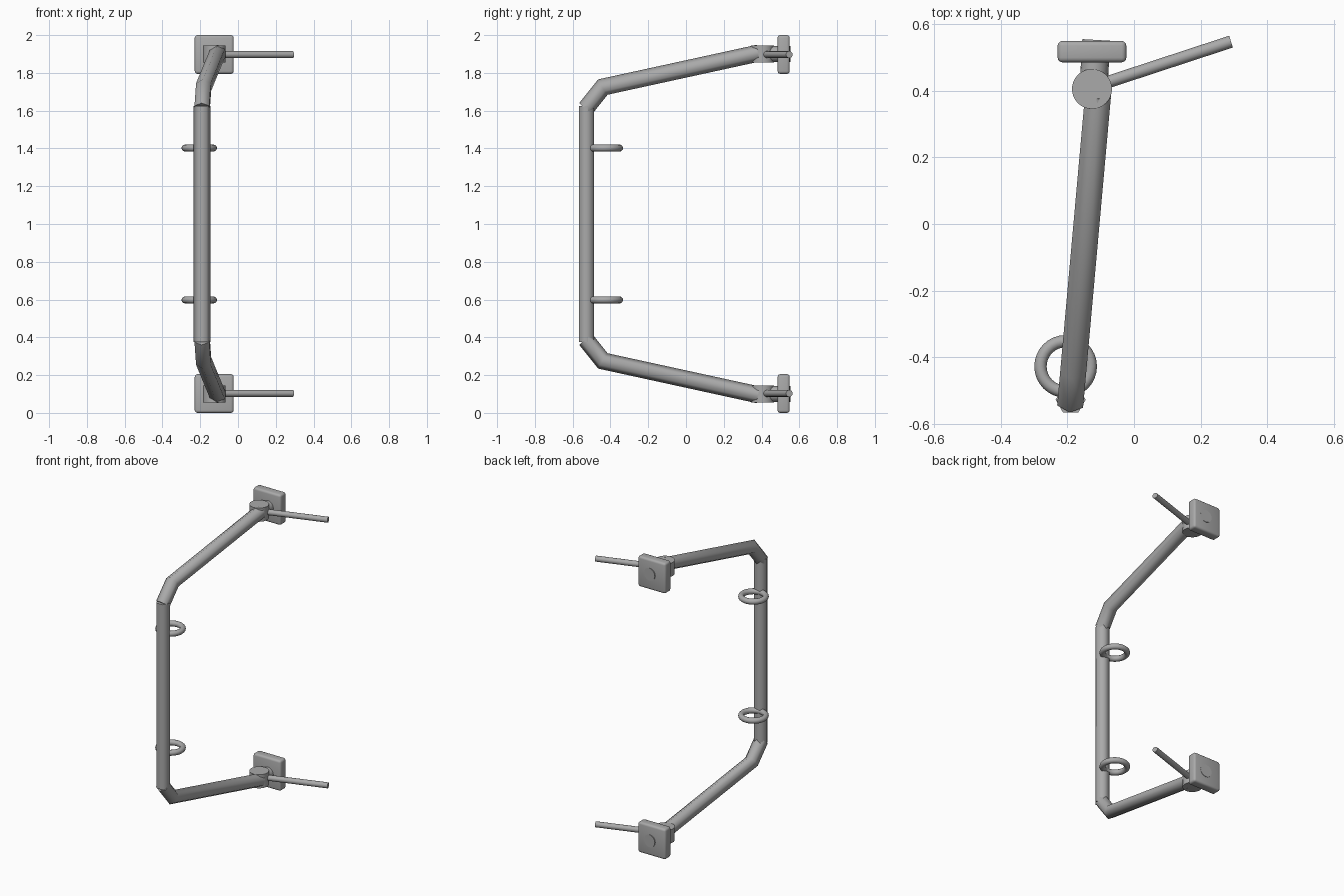
import bpy, bmesh, math
from mathutils import Vector, Matrix

if "Cube" in bpy.data.objects:
    bpy.data.objects.remove(bpy.data.objects["Cube"])

steel = bpy.data.materials.new("grey_steel")
steel.diffuse_color = (0.4, 0.4, 0.4, 1)
steel.use_nodes = True
steel.node_tree.nodes["Principled BSDF"].inputs["Base Color"].default_value = steel.diffuse_color


def finish(name, bm, mirror=True, angle=65):
    """Mesh is built around the middle height z = 1 so it can be mirrored."""
    bmesh.ops.recalc_face_normals(bm, faces=bm.faces)
    me = bpy.data.meshes.new(name)
    bm.to_mesh(me)
    bm.free()
    me.materials.append(steel)
    ob = bpy.data.objects.new(name, me)
    ob.location.z = 1
    bpy.context.collection.objects.link(ob)
    bpy.ops.object.select_all(action='DESELECT')
    ob.select_set(True)
    bpy.context.view_layer.objects.active = ob
    bpy.ops.object.shade_smooth_by_angle(angle=math.radians(angle))
    if mirror:
        m = ob.modifiers.new("mirror", 'MIRROR')
        m.use_axis = (False, False, True)
        m.use_mirror_merge = False
    return ob


def tube(name, pts, r, n, sides=6, mirror=True):
    """Mitred tube along a flat path; n is the normal of the path's plane."""
    pts = [Vector(p) for p in pts]
    n = Vector(n).normalized()
    bm = bmesh.new()
    rings = []
    for i, p in enumerate(pts):
        a = (p - pts[i - 1]).normalized() if i else (pts[1] - p).normalized()
        b = (pts[i + 1] - p).normalized() if i < len(pts) - 1 else a
        t = (a + b).normalized()
        out = t.cross(n).normalized() / t.dot(a)
        rings.append([bm.verts.new(p + r * (math.cos(k * math.tau / sides) * out
                                            + math.sin(k * math.tau / sides) * n))
                      for k in range(sides)])
    for lo, hi in zip(rings, rings[1:]):
        for k in range(sides):
            j = (k + 1) % sides
            bm.faces.new((lo[k], lo[j], hi[j], hi[k]))
    bm.faces.new(rings[0])
    bm.faces.new(rings[-1])
    return finish(name, bm, mirror)


# upright grip and the two bent arms
tube("upright_bar", [(-0.19, -0.527, -0.625), (-0.19, -0.527, 0.625)], 0.045,
     (0, 1, 0), mirror=False)
tube("bent_arms", [(-0.19, -0.53, 0.612), (-0.182, -0.44, 0.725), (-0.108, 0.385, 0.905)],
     0.045, (1, -0.09, 0))

# short necks from hinge to wall plate, and slim side rods
tube("hinge_necks", [(-0.122, 0.40, 0.9), (-0.113, 0.552, 0.9)], 0.042, (0, 0, 1), 16)
tube("side_rods", [(-0.12, 0.412, 0.897), (0.291, 0.547, 0.897)], 0.0185, (0, 0, 1), 12)

# round hinge barrels
bm = bmesh.new()
bmesh.ops.create_cone(bm, cap_ends=True, segments=32, radius1=0.06, radius2=0.06, depth=0.092,
                      matrix=Matrix.Translation((-0.126, 0.405, 0.9)))
finish("hinge_barrels", bm, angle=40)

# wall plates with softened edges
bm = bmesh.new()
bmesh.ops.create_cube(bm, size=1, matrix=Matrix.Translation((-0.126, 0.517, 0.8975))
                      @ Matrix.Diagonal((0.206, 0.064, 0.205, 1)))
bmesh.ops.bevel(bm, geom=bm.edges[:], offset=0.014, segments=3, profile=0.5, affect='EDGES')
finish("wall_plates", bm, angle=40)

# eye rings behind the upright
bm = bmesh.new()
N, M = 32, 12
grid = [[bm.verts.new((-0.205 + (0.0755 + 0.0185 * math.cos(v)) * math.cos(u),
                       -0.427 + (0.0755 + 0.0185 * math.cos(v)) * math.sin(u),
                       0.402 + 0.0185 * math.sin(v)))
         for v in (j * math.tau / M for j in range(M))]
        for u in (i * math.tau / N for i in range(N))]
for i in range(N):
    for j in range(M):
        a, b, k = grid[i], grid[(i + 1) % N], (j + 1) % M
        bm.faces.new((a[j], b[j], b[k], a[k]))
finish("eye_rings", bm)
